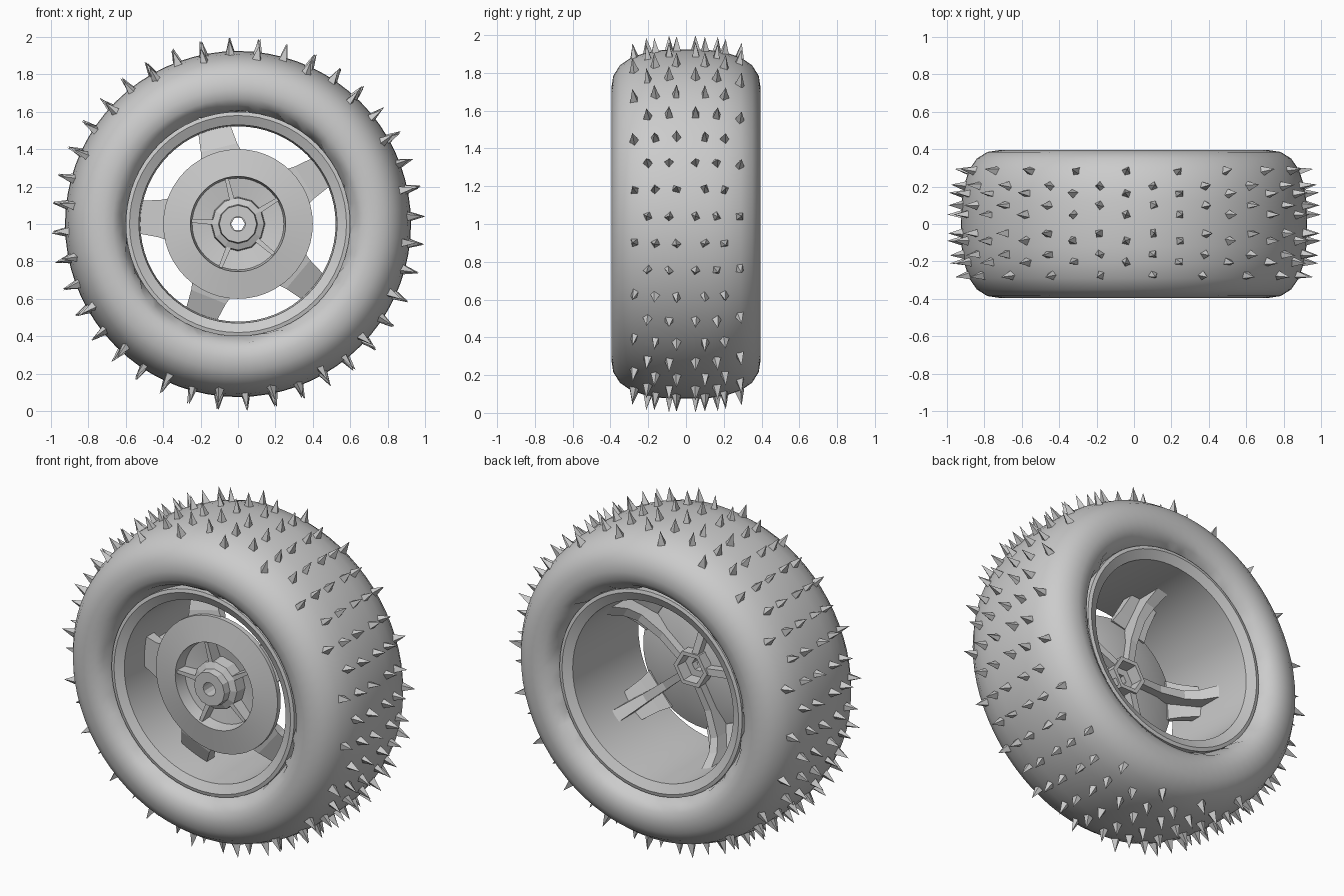
import bpy, bmesh, random
from math import sin, cos, pi, radians
from mathutils import Vector, Matrix

random.seed(4)
cube = bpy.data.objects.get("Cube")
if cube:
    bpy.data.objects.remove(cube)

grey = bpy.data.materials.new("plain grey")
grey.use_nodes = True
COLOUR = (0.6, 0.6, 0.6, 1)
grey.diffuse_color = COLOUR
grey.node_tree.nodes["Principled BSDF"].inputs["Base Color"].default_value = COLOUR
CENTRE = Vector((0, 0, 1))


def finish(name, bm, angle=None):
    bmesh.ops.recalc_face_normals(bm, faces=bm.faces)
    mesh = bpy.data.meshes.new(name)
    bm.to_mesh(mesh)
    bm.free()
    obj = bpy.data.objects.new(name, mesh)
    obj.location = CENTRE
    mesh.materials.append(grey)
    bpy.context.collection.objects.link(obj)
    if angle:
        bpy.ops.object.select_all(action="DESELECT")
        obj.select_set(True)
        bpy.context.view_layer.objects.active = obj
        bpy.ops.object.shade_smooth_by_angle(angle=radians(angle))
    return obj


def lathe(name, profile, sides, angle=35, jitter=None):
    """Spin a closed (radius, y) profile about the axle."""
    bm = bmesh.new()
    rings = []
    for i in range(sides):
        a = 2 * pi * i / sides
        ring = []
        for r, y in profile:
            if jitter and r < jitter:
                r += random.uniform(-0.014, 0.014)
                y += random.uniform(-0.012, 0.012)
            ring.append(bm.verts.new((r * cos(a), y, r * sin(a))))
        rings.append(ring)
    n = len(profile)
    for i in range(sides):
        p, q = rings[i], rings[(i + 1) % sides]
        for j in range(n):
            k = (j + 1) % n
            bm.faces.new((p[j], p[k], q[k], q[j]))
    return finish(name, bm, angle)


def loft(bm, sections, angle):
    """Bridge box sections (radius, half width, front y, back y) along a radius."""
    turn = Matrix.Rotation(-angle, 4, "Y")
    rings = [[bm.verts.new(turn @ Vector((r, y, w))) for y, w in
              ((f, -h), (f, h), (b, h), (b, -h))] for r, h, f, b in sections]
    for p, q in zip(rings, rings[1:]):
        for j in range(4):
            k = (j + 1) % 4
            bm.faces.new((p[j], p[k], q[k], q[j]))
    bm.faces.new(rings[0])
    bm.faces.new(rings[-1])


# Tyre, with an uneven bead where it meets the rim
half = [(0.925, 0.0), (0.922, 0.12), (0.908, 0.21), (0.882, 0.29), (0.84, 0.35),
        (0.785, 0.385), (0.72, 0.395), (0.67, 0.385), (0.635, 0.36),
        (0.612, 0.325), (0.592, 0.28)]
lathe("tyre", half + [(r, -y) for r, y in reversed(half[1:])], 72, 40, jitter=0.62)

# Rim barrel with a flat lip at each end
lathe("rim_barrel", [(0.6, -0.33), (0.58, -0.335), (0.53, -0.31), (0.522, -0.1),
                     (0.528, 0.31), (0.58, 0.335), (0.6, 0.33)], 64, 25)

# Wheel disc: annular face around a shallow dish
lathe("wheel_disc", [(0.4, -0.2), (0.255, -0.225), (0.245, -0.15), (0.1, -0.13),
                     (0.1, -0.1), (0.26, -0.12), (0.4, -0.17)], 48, 30)

# Hub with an axle hole and a hexagonal socket behind
lathe("hub", [(0.145, -0.14), (0.14, -0.21), (0.105, -0.225), (0.1, -0.27),
              (0.04, -0.27), (0.04, -0.12), (0.1, -0.12)], 12, None)
lathe("hub_socket", [(0.11, -0.15), (0.11, -0.04), (0.085, -0.04), (0.08, -0.11),
                     (0.037, -0.11), (0.037, -0.15)], 6, None)

# Five spokes, with bracing fins behind and small ribs in the dish
spokes, fins, ribs = bmesh.new(), bmesh.new(), bmesh.new()
for i in range(5):
    a = radians(104 + 72 * i)
    loft(spokes, [(0.36, 0.115, -0.185, -0.15), (0.42, 0.1, -0.175, -0.12),
                  (0.525, 0.088, -0.13, -0.06)], a)
    loft(fins, [(0.09, 0.02, -0.13, -0.05), (0.25, 0.022, -0.13, -0.07),
                (0.4, 0.025, -0.16, -0.05), (0.47, 0.03, -0.14, 0.0),
                (0.525, 0.035, -0.1, 0.09)], a)
    loft(ribs, [(0.12, 0.014, -0.21, -0.12), (0.25, 0.01, -0.215, -0.12)], a)
finish("spokes", spokes)
finish("spoke_fins", fins)
finish("dish_ribs", ribs)


# Tread spikes in two staggered patterns
def tread_radius(y):
    for (r0, y0), (r1, y1) in zip(half, half[1:]):
        if y0 <= abs(y) <= y1:
            return r0 + (r1 - r0) * (abs(y) - y0) / (y1 - y0)


rows = ((-0.2, -0.09, 0.05, 0.16, 0.28), (-0.27, -0.16, -0.05, 0.1, 0.2))
bm = bmesh.new()
for i in range(40):
    a = 2 * pi * i / 40 + 0.045
    out, side = Vector((cos(a), 0, sin(a))), Vector((-sin(a), 0, cos(a)))
    for y in rows[i % 2]:
        foot = out * (tread_radius(y) - 0.012) + Vector((0, y, 0))
        lean = Vector((0, 0.6 * y if abs(y) > 0.15 else 0, 0))
        tip = bm.verts.new(foot + (out + lean).normalized() * 0.088
                           + side * random.uniform(-0.008, 0.008))
        spin = random.uniform(0, pi)
        base = []
        for k in range(4):
            t = spin + k * pi / 2 + random.uniform(-0.3, 0.3)
            base.append(bm.verts.new(foot + side * 0.029 * cos(t)
                                     + Vector((0, 0.029 * sin(t), 0))))
        bm.faces.new(base)
        for k in range(4):
            bm.faces.new((base[k], base[(k + 1) % 4], tip))
finish("tread_spikes", bm)
